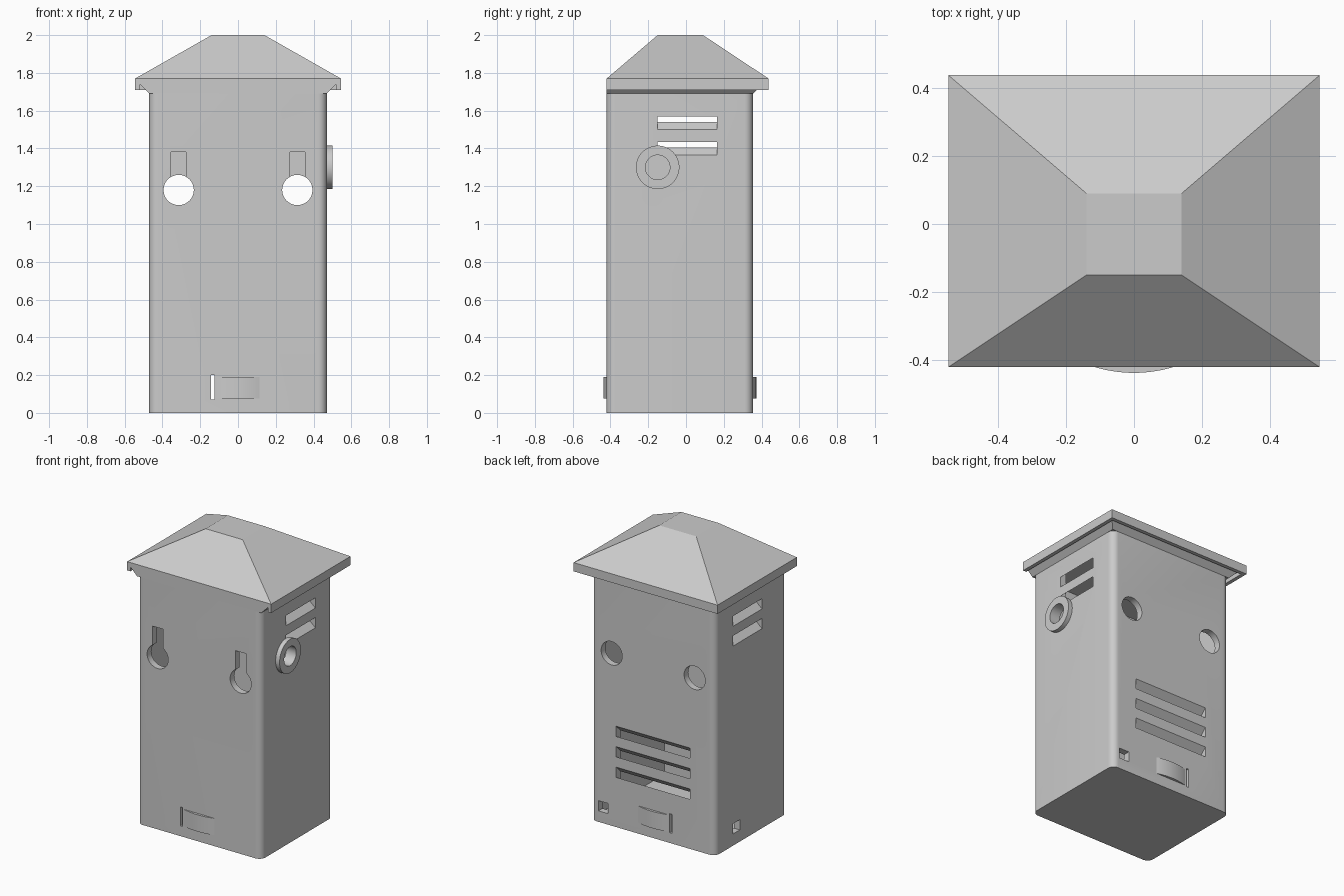
import bpy
import bmesh
import math

old = bpy.data.objects.get("Cube")
if old:
    bpy.data.objects.remove(old, do_unlink=True)

grey = bpy.data.materials.new("plain_grey")
grey.use_nodes = True
COLOUR = (0.6, 0.6, 0.6, 1)
grey.diffuse_color = COLOUR
grey.node_tree.nodes["Principled BSDF"].inputs["Base Color"].default_value = COLOUR

HALF, FRONT, BACK, TOP, WALL = 0.47, -0.42, 0.355, 1.69, 0.045


def finish(name, bm):
    bmesh.ops.recalc_face_normals(bm, faces=bm.faces)
    mesh = bpy.data.meshes.new(name)
    bm.to_mesh(mesh)
    bm.free()
    mesh.materials.append(grey)
    obj = bpy.data.objects.new(name, mesh)
    bpy.context.collection.objects.link(obj)
    return obj


def prism(name, outline, axis, lo, hi):
    """Extrude a 2D outline along the x, y or z axis."""
    place = {"x": lambda a, b, d: (d, a, b),
             "y": lambda a, b, d: (a, d, b),
             "z": lambda a, b, d: (a, b, d)}[axis]
    bm = bmesh.new()
    low = [bm.verts.new(place(a, b, lo)) for a, b in outline]
    high = [bm.verts.new(place(a, b, hi)) for a, b in outline]
    bm.faces.new(low)
    bm.faces.new(high)
    for i in range(len(low)):
        j = (i + 1) % len(low)
        bm.faces.new((low[i], low[j], high[j], high[i]))
    return finish(name, bm)


def rect(a0, a1, b0, b1):
    return [(a0, b0), (a1, b0), (a1, b1), (a0, b1)]


def circle(a, b, r, n=48):
    return [(a + r * math.cos(2 * math.pi * i / n),
             b + r * math.sin(2 * math.pi * i / n)) for i in range(n)]


def box(name, x0, x1, y0, y1, z0, z1):
    return prism(name, rect(x0, x1, y0, y1), "z", z0, z1)


def loft(name, rings):
    """Stack of rectangles (half width, front y, back y, z)."""
    bm = bmesh.new()
    loops = [[bm.verts.new((x, y, z)) for x, y in rect(-h, h, f, b)]
             for h, f, b, z in rings]
    bm.faces.new(loops[0])
    bm.faces.new(loops[-1])
    for low, high in zip(loops, loops[1:]):
        for i in range(4):
            j = (i + 1) % 4
            bm.faces.new((low[i], low[j], high[j], high[i]))
    return finish(name, bm)


def cut(target, cutter):
    mod = target.modifiers.new("cut", "BOOLEAN")
    mod.operation = "DIFFERENCE"
    mod.solver = "EXACT"
    mod.object = cutter
    bpy.context.view_layer.objects.active = target
    bpy.ops.object.modifier_apply(modifier=mod.name)
    bpy.data.objects.remove(cutter, do_unlink=True)


def smooth(obj):
    bpy.ops.object.select_all(action="DESELECT")
    obj.select_set(True)
    bpy.context.view_layer.objects.active = obj
    bpy.ops.object.shade_smooth_by_angle(angle=math.radians(30))


def slanted(surface, inward, z0, z1, rise):
    """Slot section that climbs by rise through one wall thickness."""
    out, deep = -0.02, WALL + 0.02
    up = rise / WALL
    return [(surface + inward * d, z + up * d)
            for d, z in ((out, z0), (deep, z0), (deep, z1), (out, z1))]


# Housing: box with rounded upright corners, hollowed out
body = box("housing", -HALF, HALF, FRONT, BACK, 0, TOP)
bm = bmesh.new()
bm.from_mesh(body.data)
uprights = [e for e in bm.edges
            if abs(e.verts[0].co.z - e.verts[1].co.z) > 1]
bmesh.ops.bevel(bm, geom=uprights, offset=0.045, segments=8,
                profile=0.5, affect="EDGES")
bm.to_mesh(body.data)
bm.free()
cut(body, box("cavity", -HALF + WALL, HALF - WALL, FRONT + WALL,
              BACK - WALL, WALL, TOP - 0.03))

# Keyhole mounts: round holes through both walls, narrow necks in front
for x in (-0.314, 0.314):
    cut(body, prism("hole", circle(x, 1.18, 0.08), "y", -1, 1))
    cut(body, prism("neck", rect(x - 0.04, x + 0.04, 1.2, 1.38), "y",
                    FRONT - 0.1, FRONT + 0.1))

# Side louvres climb inward, back louvres drop inward
for side in (-1, 1):
    for z in (1.365, 1.5):
        cut(body, prism("louvre", slanted(side * HALF, -side, z, z + 0.07, 0.04),
                        "y", -0.15, 0.165))
for z in (0.34, 0.48, 0.62):
    cut(body, prism("louvre", slanted(BACK, -1, z, z + 0.07, -0.045),
                    "x", -0.28, 0.28))

# Small square cable openings on the back and left walls
cut(body, prism("opening", rect(0.34, 0.415, 0.075, 0.145), "y",
                BACK - 0.1, BACK + 0.1))
cut(body, prism("opening", rect(0.09, 0.165, 0.08, 0.15), "x",
                -HALF - 0.1, -HALF + 0.1))

# Strap slits and bowed strap guides, front and back
for name, y, out in (("front", FRONT, -1), ("back", BACK, 1)):
    cut(body, prism("slit", rect(-0.142, -0.125, 0.07, 0.2), "y",
                    y - 0.1, y + 0.1))
    steps = 16
    bow = [(-0.115 + 0.23 * i / steps,
            y + out * 0.017 * (1 - (2 * i / steps - 1) ** 2))
           for i in range(steps + 1)]
    guide = prism(name + "_strap_guide",
                  bow + [(0.115, y - out * 0.01), (-0.115, y - out * 0.01)],
                  "z", 0.075, 0.19)
    smooth(guide)

# Round collar around a port in the side wall
collar = prism("port_collar", circle(-0.15, 1.3, 0.115), "x", HALF - 0.002, 0.5)
for part in (body, collar):
    cut(part, prism("port", circle(-0.15, 1.3, 0.065), "x", HALF - 0.1, 0.6))
    smooth(part)

# Roof: hipped cap with flat top, sloped support and drip lip on three sides
EAVE, LIP, REAR = 0.545, 0.025, 0.437
loft("roof_cap", [(EAVE, FRONT, REAR, 1.74), (EAVE, FRONT, REAR, 1.77),
                  (0.14, -0.15, 0.09, 2)])
loft("roof_support", [(HALF, FRONT, BACK, TOP),
                      (HALF + 0.05, FRONT, BACK + 0.05, 1.74)])
for name, x0, x1, y0 in (("right_lip", -EAVE, LIP - EAVE, FRONT),
                         ("left_lip", EAVE - LIP, EAVE, FRONT),
                         ("back_lip", LIP - EAVE, EAVE - LIP, REAR - LIP)):
    box(name, x0, x1, y0, REAR, 1.71, 1.74)
